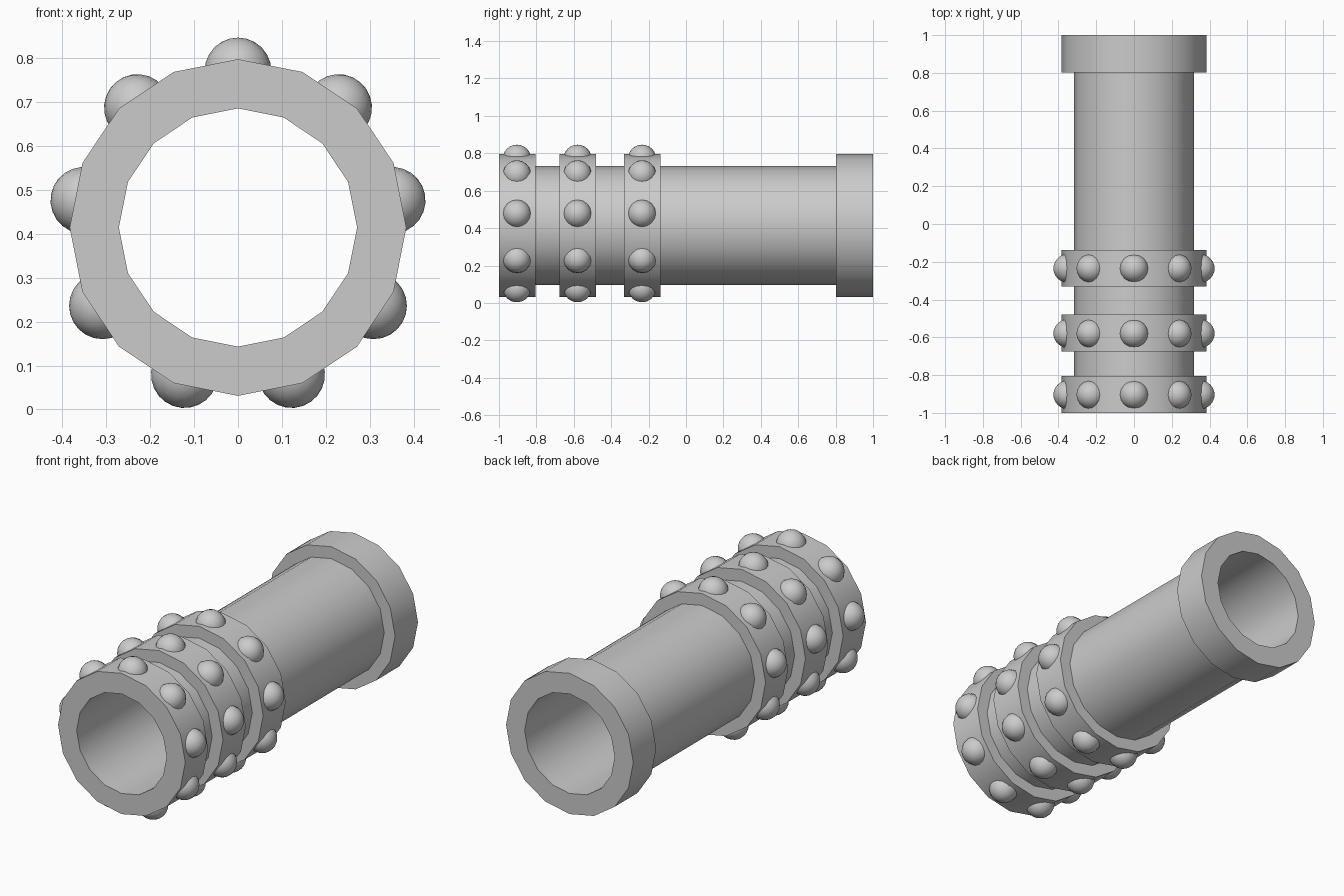
import bpy, bmesh
from math import sin, cos, pi, radians
from mathutils import Matrix

if "Cube" in bpy.data.objects:
    bpy.data.objects.remove(bpy.data.objects["Cube"])

SIDES = 16
CZ = 0.414                      # height of the pipe axis
BORE, BODY, COLLAR = 0.271, 0.318, 0.383


def finish(bm, name):
    bmesh.ops.recalc_face_normals(bm, faces=bm.faces[:])
    me = bpy.data.meshes.new(name)
    bm.to_mesh(me)
    bm.free()
    ob = bpy.data.objects.new(name, me)
    bpy.context.collection.objects.link(ob)
    bpy.ops.object.select_all(action='DESELECT')
    ob.select_set(True)
    bpy.context.view_layer.objects.active = ob
    bpy.ops.object.shade_smooth_by_angle(angle=radians(35))
    return ob


# Pipe with collars: a closed (y, radius) profile turned around the y axis
collars = [(-1.0, -0.804), (-0.676, -0.48), (-0.331, -0.137), (0.803, 1.0)]
profile = [(-1.0, BORE)]
for i, (a, b) in enumerate(collars):
    if i > 0:
        profile.append((a, BODY))
    profile += [(a, COLLAR), (b, COLLAR)]
    if i < len(collars) - 1:
        profile.append((b, BODY))
profile.append((1.0, BORE))

bm = bmesh.new()
loops = []
for k in range(SIDES):
    t = 2 * pi * k / SIDES
    loops.append([bm.verts.new((r * sin(t), y, CZ + r * cos(t))) for y, r in profile])
n = len(profile)
for k in range(SIDES):
    p, q = loops[k], loops[(k + 1) % SIDES]
    for j in range(n):
        m = (j + 1) % n
        bm.faces.new((p[j], p[m], q[m], q[j]))
finish(bm, "collared_pipe")

# Round studs: nine around each of the three front collars
for name, y in (("front_studs", -0.904), ("middle_studs", -0.58), ("rear_studs", -0.235)):
    bm = bmesh.new()
    for k in range(9):
        mat = (Matrix.Translation((0, y, CZ)) @ Matrix.Rotation(2 * pi * k / 9, 4, 'Y')
               @ Matrix.Translation((0, 0, 0.356)))
        bmesh.ops.create_uvsphere(bm, u_segments=16, v_segments=12, radius=0.076, matrix=mat)
    finish(bm, name)
